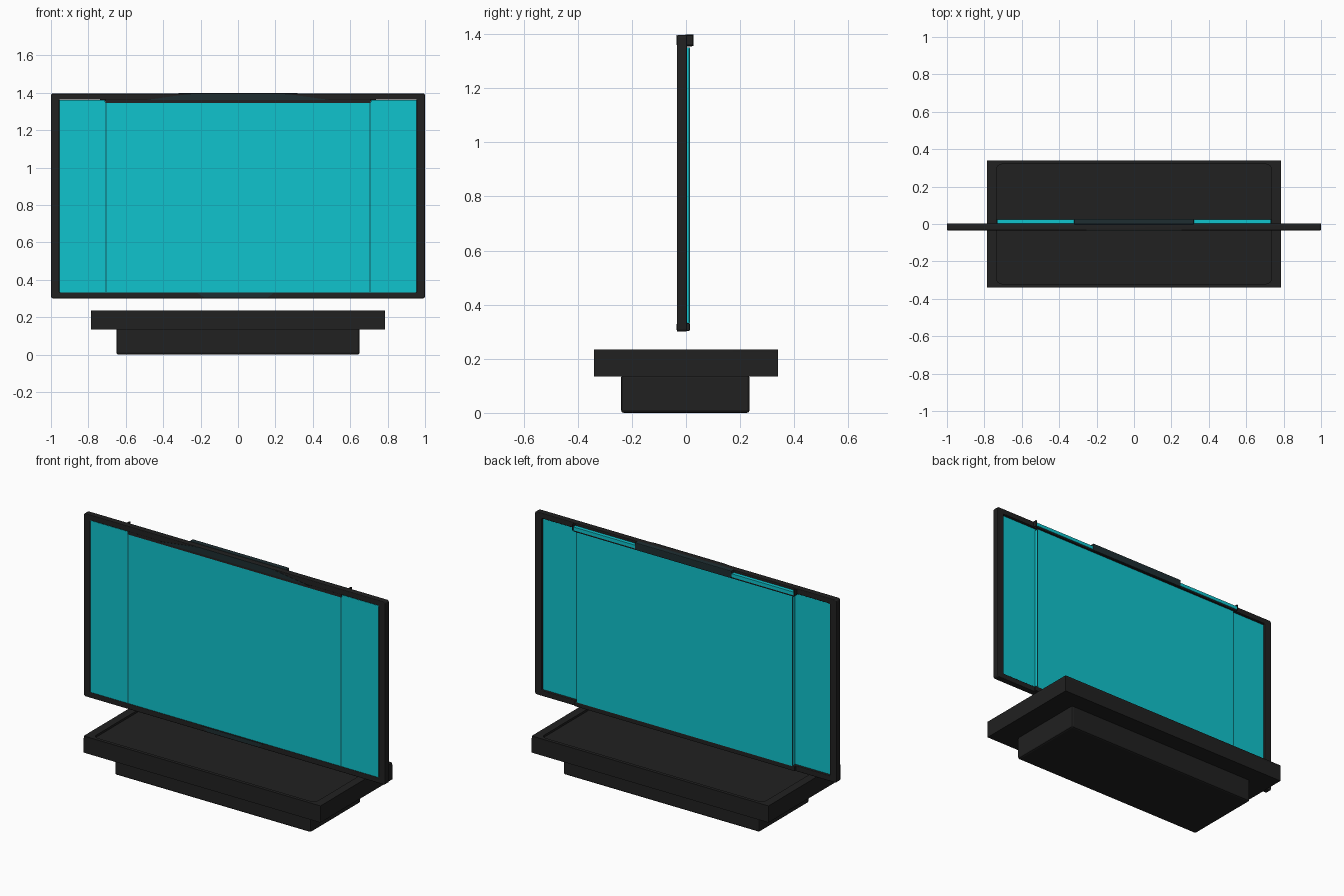
import bpy
import math

cube = bpy.data.objects.get("Cube")
if cube:
    bpy.data.objects.remove(cube)


def material(name, rgb):
    m = bpy.data.materials.new(name)
    m.use_nodes = True
    m.diffuse_color = (*rgb, 1)
    bsdf = m.node_tree.nodes["Principled BSDF"]
    bsdf.inputs["Base Color"].default_value = (*rgb, 1)
    bsdf.inputs["Roughness"].default_value = 0.6
    return m


BLACK = material("charcoal", (0.015, 0.015, 0.015))
TEAL = material("dark teal", (0.013, 0.027, 0.031))
CYAN = material("screen cyan", (0.005, 0.55, 0.61))
SEAM = material("seam teal", (0.005, 0.11, 0.13))


def box(name, x, y, z, mat, bevel=0.0):
    """Box spanning the given (low, high) ranges."""
    bpy.ops.mesh.primitive_cube_add(size=1)
    ob = bpy.context.object
    ob.name = name
    spans = (x, y, z)
    ob.location = [(a + b) / 2 for a, b in spans]
    ob.scale = [b - a for a, b in spans]
    bpy.ops.object.transform_apply(location=False, rotation=False, scale=True)
    ob.data.materials.append(mat)
    if bevel:
        mod = ob.modifiers.new("soft edges", 'BEVEL')
        mod.width = bevel
        mod.segments = 2
    return ob


def rounded_rect(hx, hy, r, cy=0.0):
    pts = []
    for q, (sx, sy) in enumerate(((1, 1), (-1, 1), (-1, -1), (1, -1))):
        for i in range(5):
            a = (q + i / 4) * math.pi / 2
            pts.append((sx * (hx - r) + r * math.cos(a),
                        cy + sy * (hy - r) + r * math.sin(a)))
    return pts


def plate(name, outlines, thickness, location, mat, upright=False, bevel=0.0):
    """Filled flat outline; a second outline cuts a hole."""
    cu = bpy.data.curves.new(name, 'CURVE')
    cu.dimensions = '2D'
    cu.fill_mode = 'BOTH'
    cu.extrude = thickness / 2 - bevel
    cu.bevel_depth = bevel
    cu.offset = -bevel
    for pts in outlines:
        sp = cu.splines.new('POLY')
        sp.points.add(len(pts) - 1)
        for p, (px, py) in zip(sp.points, pts):
            p.co = (px, py, 0, 1)
        sp.use_cyclic_u = True
    ob = bpy.data.objects.new(name, cu)
    bpy.context.collection.objects.link(ob)
    ob.location = location
    if upright:
        ob.rotation_euler.x = math.pi / 2
    cu.materials.append(mat)
    bpy.ops.object.select_all(action='DESELECT')
    ob.select_set(True)
    bpy.context.view_layer.objects.active = ob
    bpy.ops.object.convert(target='MESH')
    return bpy.context.object


# Base: foot, slab and raised rim round a shallow tray
box("base_foot", (-0.65, 0.65), (-0.24, 0.235), (0, 0.14), BLACK, 0.01)
box("base_slab", (-0.785, 0.785), (-0.34, 0.34), (0.135, 0.223), BLACK)
plate("base_rim",
      [rounded_rect(0.785, 0.34, 0.002), rounded_rect(0.735, 0.32, 0.03)],
      0.012, (0, 0, 0.229), BLACK)

# Screen frame
plate("screen_frame",
      [rounded_rect(1.0, 0.548, 0.012), rounded_rect(0.955, 0.515, 0.004)],
      0.037, (0, -0.0155, 0.848), BLACK, upright=True, bevel=0.004)

# Glowing panels: a thick centre with two thinner wings
box("centre_panel", (-0.715, 0.715), (-0.031, 0.014), (0.33, 1.35), CYAN)
for side, s in (("left", 1), ("right", -1)):
    wing = sorted((s * 0.71, s * 0.958))
    box(side + "_panel", wing, (-0.0312, -0.012), (0.33, 1.362), CYAN)
    seam = sorted((s * 0.703, s * 0.709))
    box(side + "_front_seam", seam, (-0.0325, -0.03), (0.335, 1.347), SEAM)
    back = sorted((s * 0.712, s * 0.7165))
    box(side + "_back_seam", back, (0.01, 0.0145), (0.335, 1.347), SEAM)

    # Light strips in the housing at the top of the back
    strip = sorted((s * 0.32, s * 0.73))
    box(side + "_light_strip", strip, (0.004, 0.025), (1.362, 1.382), CYAN)
    cap = sorted((s * 0.73, s * 0.738))
    box(side + "_strip_cap", cap, (-0.002, 0.026), (1.358, 1.396), BLACK, 0.003)

# Rails above and below the centre panel
box("top_rail", (-0.708, 0.708), (-0.033, 0.004), (1.346, 1.372), BLACK)
box("strip_shelf", (-0.73, 0.73), (0.0, 0.022), (1.353, 1.364), BLACK)
box("top_housing", (-0.32, 0.32), (-0.002, 0.028), (1.355, 1.399), TEAL, 0.004)
box("bottom_rail", (-0.73, 0.73), (-0.01, 0.014), (0.303, 0.332), BLACK, 0.003)

# Tinted trim on the front of the frame
plate("top_trim",
      [[(-0.5, 1.36), (0.5, 1.36), (0.24, 1.396), (-0.24, 1.396)]],
      0.003, (0, -0.034, 0), TEAL, upright=True)
plate("bottom_trim",
      [[(-0.18, 0.306), (0.16, 0.306), (0.19, 0.329), (-0.22, 0.329)]],
      0.003, (0, -0.034, 0), TEAL, upright=True)
